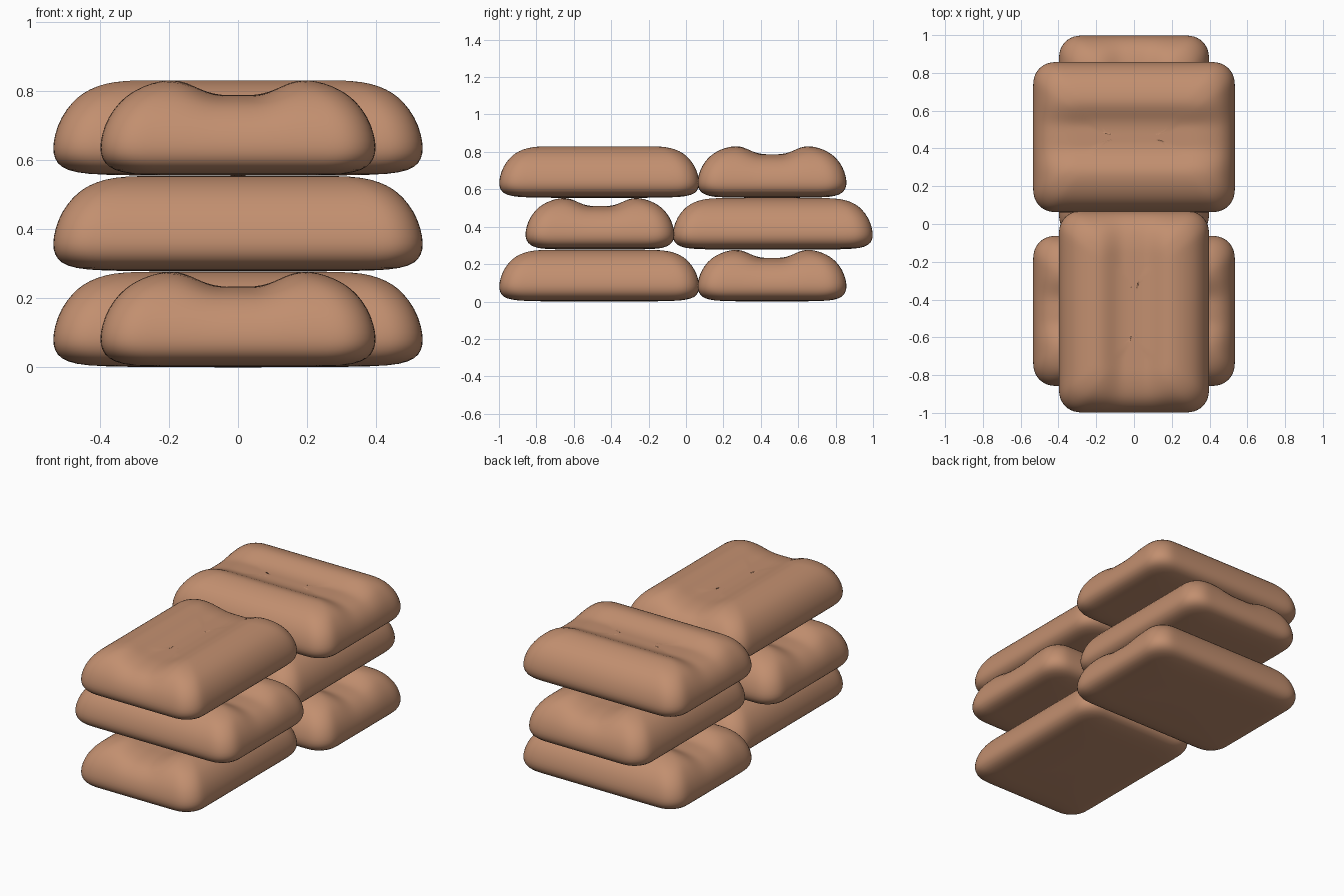
import bpy, bmesh, math

if "Cube" in bpy.data.objects:
    bpy.data.objects.remove(bpy.data.objects["Cube"])

fabric = bpy.data.materials.new("tan burlap")
fabric.diffuse_color = (0.54, 0.275, 0.16, 1)
fabric.use_nodes = True
fabric.node_tree.nodes["Principled BSDF"].inputs["Base Color"].default_value = fabric.diffuse_color

TOP = 0.278
# Rings of the bag from bottom to top: half length, half width, height
RINGS = [(.20, .08, 0), (.40, .28, .002), (.47, .335, .009), (.513, .375, .024),
         (.531, .394, .05), (.536, .40, .08), (.530, .394, .12), (.512, .376, .17),
         (.478, .342, .215), (.448, .31, .24), (.41, .272, .260), (.365, .23, .273),
         (.325, .19, TOP), (.29, .155, TOP), (.26, .12, TOP), (.23, .09, TOP),
         (.19, .05, TOP), (.15, .01, TOP)]


def outline(a, b, arc=5, side=14):
    """Rounded rectangle with evenly divided sides."""
    r = 0.28 * b
    pts = []
    for k, (sx, sy) in enumerate([(1, 1), (-1, 1), (-1, -1), (1, -1)]):
        for i in range(arc + 1):
            t = math.pi / 2 * (k + i / arc)
            pts.append((sx * (a - r) + r * math.cos(t), sy * (b - r) + r * math.sin(t)))
        nx, ny = [(-1, 1), (-1, -1), (1, -1), (1, 1)][k]
        t = math.pi / 2 * (k + 1)
        end = (nx * (a - r) + r * math.cos(t), ny * (b - r) + r * math.sin(t))
        start = pts[-1]
        for i in range(1, side):
            f = i / side
            pts.append((start[0] + (end[0] - start[0]) * f, start[1] + (end[1] - start[1]) * f))
    return pts


def sag(y, z):
    """Lower the upper surface along the middle groove."""
    f = min(1, max(0, (0.19 - abs(y)) / 0.14))
    return z - 0.045 * f * f * (3 - 2 * f) * (z / TOP) ** 3


def bag_mesh():
    bm = bmesh.new()
    rings = [[bm.verts.new((x, y, sag(y, z))) for x, y in outline(a, b)] for a, b, z in RINGS]
    n = len(rings[0])
    for low, high in zip(rings, rings[1:]):
        for i in range(n):
            j = (i + 1) % n
            bm.faces.new((low[i], low[j], high[j], high[i]))
    bm.faces.new(rings[0][::-1])
    bm.faces.new(rings[-1])
    for f in bm.faces:
        f.smooth = True
    me = bpy.data.meshes.new("sandbag")
    bm.to_mesh(me)
    bm.free()
    me.materials.append(fabric)
    return me


mesh = bag_mesh()


def place(name, y, z, turn):
    ob = bpy.data.objects.new(name, mesh)
    ob.location = (0, y, z)
    ob.rotation_euler.z = turn
    bpy.context.collection.objects.link(ob)
    ob.modifiers.new("soften", 'SUBSURF').levels = 1
    ob.modifiers["soften"].render_levels = 1


# Three layers, each one lengthwise and one crosswise bag, alternating ends
for layer, label in enumerate(["bottom", "middle", "top"]):
    s = -1 if layer == 1 else 1
    place(label + "_lengthwise_sandbag", -0.464 * s, layer * 0.277, math.pi / 2)
    place(label + "_crosswise_sandbag", 0.46 * s, layer * 0.277, 0)
